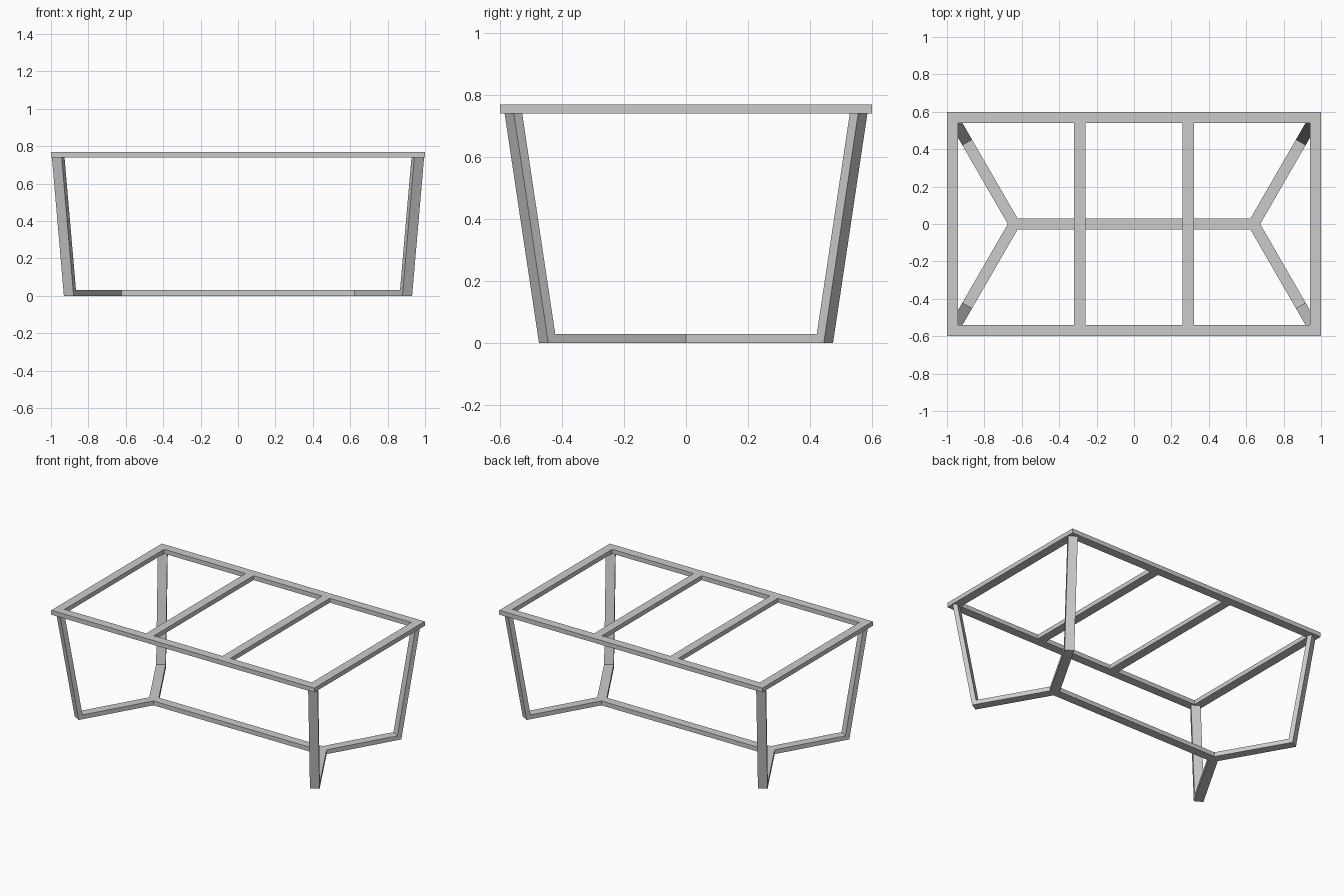
import bpy, bmesh, math
from mathutils import Vector

if "Cube" in bpy.data.objects:
    bpy.data.objects.remove(bpy.data.objects["Cube"])

W, H = 0.06, 0.03            # bar width and thickness
TOP, UNDER = 0.77, 0.74      # frame top and underside
HUB = 0.64                   # x of the fork joints
C, S = math.cos(math.radians(60)), math.sin(math.radians(60))


def prism(name, loop, offset):
    """Extrude a closed planar loop along an offset vector."""
    bm = bmesh.new()
    face = bm.faces.new([bm.verts.new(p) for p in loop])
    ext = bmesh.ops.extrude_face_region(bm, geom=[face], use_keep_orig=True)
    moved = [v for v in ext["geom"] if isinstance(v, bmesh.types.BMVert)]
    bmesh.ops.translate(bm, verts=moved, vec=offset)
    bmesh.ops.recalc_face_normals(bm, faces=bm.faces)
    mesh = bpy.data.meshes.new(name)
    bm.to_mesh(mesh)
    bm.free()
    obj = bpy.data.objects.new(name, mesh)
    bpy.context.collection.objects.link(obj)
    return obj


def bar(name, x0, x1, y0, y1):
    loop = [(x0, y0, UNDER), (x1, y0, UNDER), (x1, y1, UNDER), (x0, y1, UNDER)]
    return prism(name, loop, (0, 0, TOP - UNDER))


# Top frame: long rails, end rails and two cross bars
for side, y in (("front", -0.57), ("back", 0.57)):
    bar(side + "_rail", -1, 1, y - W / 2, y + W / 2)
for side, sx in (("left", -1), ("right", 1)):
    bar(side + "_end_rail", sx * 0.97 - W / 2, sx * 0.97 + W / 2, -0.54, 0.54)
    bar(side + "_cross_bar", sx * 0.29 - W / 2, sx * 0.29 + W / 2, -0.54, 0.54)

# Floor stretcher: mitred double fork, outlined one quarter and mirrored
reach = 0.51
ex, ey = HUB + C * reach, S * reach
quarter = [(HUB - W / 2 * C / S, W / 2),
           (ex - W / 2 * S, ey + W / 2 * C),
           (ex + W / 2 * S, ey - W / 2 * C)]
tip = (HUB + W / 2 / S, 0)
right = quarter + [tip] + [(x, -y) for x, y in reversed(quarter)]
outline = right + [(-x, -y) for x, y in right]
prism("floor_stretcher", [(x, y, 0) for x, y in outline], (0, 0, H))

# Splayed legs: flat profile in the plane of each fork arm
profile = [(0.530, 0), (0.658, UNDER), (0.627, UNDER), (0.499, 0)]
for side, sx in (("left", -1), ("right", 1)):
    for end, sy in (("front", -1), ("back", 1)):
        half = Vector((sx * S, -sy * C, 0)) * (W / 2)
        loop = [Vector((sx * (HUB + C * t), sy * S * t, z)) - half
                for t, z in profile]
        prism(f"{end}_{side}_leg", loop, half * 2)
